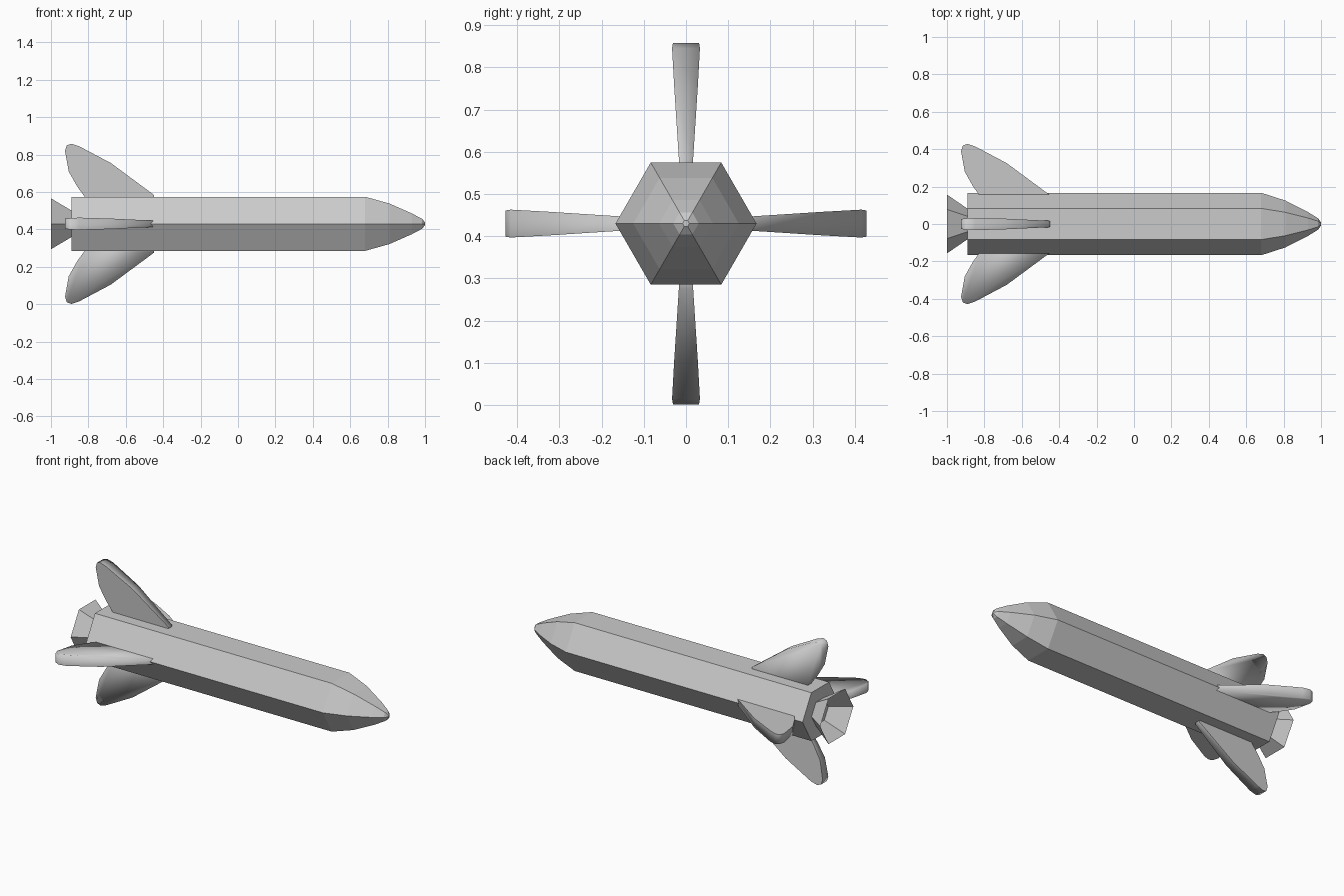
import bpy, bmesh
from math import cos, sin, pi
from mathutils import Matrix, Vector

cube = bpy.data.objects.get("Cube")
if cube:
    bpy.data.objects.remove(cube)

AXIS_Z = 0.43

grey = bpy.data.materials.new("light_grey")
grey.use_nodes = True
grey.diffuse_color = (0.6, 0.6, 0.6, 1)
grey.node_tree.nodes["Principled BSDF"].inputs["Base Color"].default_value = (0.6, 0.6, 0.6, 1)


def add_object(name, bm):
    mesh = bpy.data.meshes.new(name)
    bm.to_mesh(mesh)
    bm.free()
    mesh.materials.append(grey)
    obj = bpy.data.objects.new(name, mesh)
    obj.location.z = AXIS_Z
    bpy.context.collection.objects.link(obj)
    return obj


def hex_tube(name, profile, cap_start=True, cap_end=True):
    """Six-sided tube along x through (x, radius) stations."""
    bm = bmesh.new()
    rings = [[bm.verts.new((x, r * cos(i * pi / 3), r * sin(i * pi / 3)))
              for i in range(6)] for x, r in profile]
    for a, b in zip(rings, rings[1:]):
        for i in range(6):
            j = (i + 1) % 6
            bm.faces.new((a[i], a[j], b[j], b[i]))
    if cap_start:
        bm.faces.new(rings[0][::-1])
    if cap_end:
        bm.faces.new(rings[-1])
    bmesh.ops.recalc_face_normals(bm, faces=bm.faces)
    return add_object(name, bm)


# Hull with faceted nose
hex_tube("hull", [(-0.89, 0.167), (0.68, 0.167), (0.81, 0.125),
                  (0.93, 0.064), (0.985, 0.03), (1.0, 0.008)])

# Open flared engine bell: outer skin, throat floor and inner skin
hex_tube("engine_bell", [(-0.88, 0.075), (-1.0, 0.157), (-0.89, 0.077)])

# Fin outline: x, distance from the axis, half thickness
FIN = [(-0.45, 0.10, 0.017), (-0.45, 0.155, 0.017), (-0.68, 0.325, 0.028),
       (-0.85, 0.415, 0.033), (-0.89, 0.428, 0.031), (-0.915, 0.42, 0.028),
       (-0.925, 0.39, 0.027), (-0.905, 0.28, 0.023), (-0.86, 0.20, 0.019),
       (-0.82, 0.145, 0.016), (-0.80, 0.10, 0.015)]


def fin(name, angle):
    bm = bmesh.new()
    sides = [[bm.verts.new((x, s * t, r)) for x, r, t in FIN] for s in (-1, 1)]
    flat_side = bm.faces.new(sides[0])
    bm.faces.new(sides[1][::-1])
    for i in range(len(FIN)):
        j = (i + 1) % len(FIN)
        bm.faces.new((sides[0][j], sides[0][i], sides[1][i], sides[1][j]))
    bmesh.ops.recalc_face_normals(bm, faces=bm.faces)
    # One broad side is crisp, the rest is softly shaded
    for f in bm.faces:
        f.smooth = f is not flat_side
    bmesh.ops.rotate(bm, verts=bm.verts, cent=Vector(),
                     matrix=Matrix.Rotation(angle, 3, "X"))
    return add_object(name, bm)


# Four fins around the tail
for k, name in enumerate(("top_fin", "front_fin", "bottom_fin", "back_fin")):
    fin(name, k * pi / 2)
